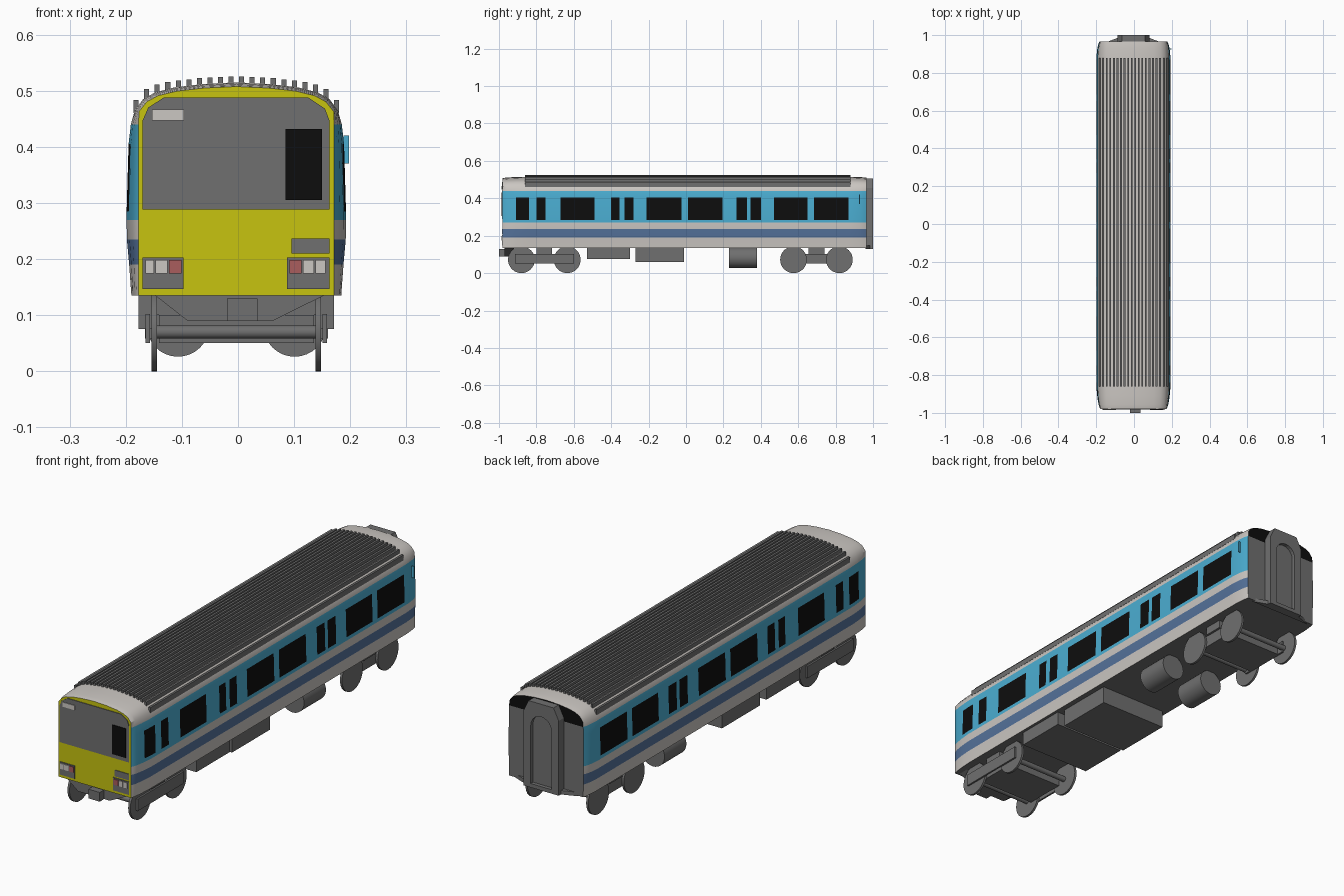
import bpy, bmesh, math

if "Cube" in bpy.data.objects:
    bpy.data.objects.remove(bpy.data.objects["Cube"])

CX = -0.003  # body centre line


def mat(name, r, g, b):
    m = bpy.data.materials.new(name)
    m.diffuse_color = (r, g, b, 1)
    m.use_nodes = True
    m.node_tree.nodes["Principled BSDF"].inputs["Base Color"].default_value = m.diffuse_color
    return m


GREY = mat("mid grey", .16, .16, .16)
LIGHT = mat("light grey", .60, .57, .54)
CYAN = mat("light blue", .07, .42, .64)
BLUE = mat("dark blue", .09, .17, .33)
YELLOW = mat("yellow", .57, .55, .005)
BLACK = mat("black", .004, .004, .004)
RED = mat("dull red", .40, .11, .11)


def finish(bm, name, mats, angle=None):
    bmesh.ops.recalc_face_normals(bm, faces=bm.faces[:])
    me = bpy.data.meshes.new(name)
    bm.to_mesh(me)
    bm.free()
    ob = bpy.data.objects.new(name, me)
    bpy.context.collection.objects.link(ob)
    for m in mats:
        me.materials.append(m)
    if angle:
        bpy.ops.object.select_all(action='DESELECT')
        ob.select_set(True)
        bpy.context.view_layer.objects.active = ob
        bpy.ops.object.shade_smooth_by_angle(angle=math.radians(angle))
    return ob


def add_box(bm, x0, x1, y0, y1, z0, z1):
    v = bmesh.ops.create_cube(bm, size=1)["verts"]
    for p in v:
        p.co = ((x0 + x1) / 2 + p.co.x * (x1 - x0), (y0 + y1) / 2 + p.co.y * (y1 - y0),
                (z0 + z1) / 2 + p.co.z * (z1 - z0))


def box(name, m, *b):
    bm = bmesh.new()
    add_box(bm, *b)
    return finish(bm, name, [m])


def prism(name, m, pts, a, b, axis='Y'):
    """Extrude a closed outline, (x, z) along y or (x, y) along z."""
    bm = bmesh.new()
    put = (lambda p, t: (p[0], t, p[1])) if axis == 'Y' else (lambda p, t: (p[0], p[1], t))
    f = bm.faces.new([bm.verts.new(put(p, a)) for p in pts])
    r = bmesh.ops.extrude_face_region(bm, geom=[f])["geom"]
    d = (0, b - a, 0) if axis == 'Y' else (0, 0, b - a)
    bmesh.ops.translate(bm, vec=d, verts=[g for g in r if isinstance(g, bmesh.types.BMVert)])
    return finish(bm, name, [m])


def cyl(name, m, x0, x1, y, z, r, n=32):
    bpy.ops.mesh.primitive_cylinder_add(vertices=n, radius=r, depth=abs(x1 - x0),
                                        location=((x0 + x1) / 2, y, z), rotation=(0, math.pi / 2, 0))
    ob = bpy.context.object
    ob.name = name
    ob.data.materials.append(m)
    bpy.ops.object.shade_smooth_by_angle(angle=math.radians(40))
    return ob


# Body shell: half cross-section swept along y, windows and stripes as cut faces
HALF = [(.187, .135), (.191, .19), (.195, .235), (.1955, .27), (.1955, .285), (.192, .405), (.188, .44),
        (.181, .465), (.166, .485), (.145, .497), (.11, .506), (.06, .512)]
BANDS = [LIGHT, BLUE, LIGHT, CYAN, CYAN, CYAN]
WINDOWS = [(-.91, -.84), (-.80, -.75), (-.67, -.49), (-.40, -.355), (-.33, -.28), (-.21, -.025),
           (.01, .195), (.27, .325), (.345, .40), (.47, .65), (.685, .87)]
TAPER = [(-.98, 1), (-.972, .75), (-.955, .5), (-.92, .22), (-.87, 0), (.89, 0), (.93, .2), (.95, .42), (.965, .7)]


def interp(tab, v):
    for (a, fa), (b, fb) in zip(tab, tab[1:]):
        if a <= v <= b:
            return fa + (fb - fa) * (v - a) / (b - a)
    return tab[-1][1]


def section(y):
    t = interp(TAPER, y)
    h = [(x + (min(x * .96, .174) - x) * t, z - max(0, z - .44) * .1 * t) for x, z in HALF]
    full = h + [(0, .515 - .0075 * t)] + [(-x, z) for x, z in reversed(h)]
    return [(x + CX, y, z) for x, z in full]


mats = [LIGHT, BLUE, CYAN, GREY, YELLOW, BLACK]
ys = sorted({y for y, _ in TAPER} | {y for w in WINDOWS for y in w})
bm = bmesh.new()
rings = [[bm.verts.new(p) for p in section(y)] for y in ys]
n = len(rings[0])
for k in range(len(ys) - 1):
    ym = (ys[k] + ys[k + 1]) / 2
    for i in range(n):
        j = (i + 1) % n
        f = bm.faces.new([rings[k][i], rings[k][j], rings[k + 1][j], rings[k + 1][i]])
        s = min(i, n - 2 - i)
        c = GREY if i == n - 1 else BANDS[s] if s < len(BANDS) else LIGHT
        if i != n - 1 and s == 4 and any(a < ym < b for a, b in WINDOWS):
            c = BLACK
        f.material_index = mats.index(c)
for ring, low, high in ((rings[0], YELLOW, YELLOW), (rings[-1], GREY, BLACK)):
    bm.faces.new(ring[:7] + ring[n - 7:]).material_index = mats.index(low)
    bm.faces.new(ring[6:n - 6]).material_index = mats.index(high)
finish(bm, "body_shell", mats, 30)

# Roof ribs
roof = [(0, .515)] + [(x, z) for x, z in reversed(HALF[6:])]
bm = bmesh.new()
for i in range(20):
    x = (i - 9.5) * .0188
    z = interp(roof, abs(x))
    add_box(bm, CX + x - .0045, CX + x + .0045, -.86, .88, z - .008, z + .011 + .06 * max(0, abs(x) - .1))
finish(bm, "roof_ribs", [GREY])

# Cab front plates
F = -.979
prism("windscreen_panel", GREY, [(-.17, .288), (.163, .288), (.163, .447), (.155, .468), (.125, .488),
                                 (-.132, .488), (-.16, .47), (-.17, .447)], F, F - .004)
for name, m, x0, x1, z0, z1, d in [
        ("destination_panel", LIGHT, -.153, -.096, .447, .467, .007),
        ("cab_window", BLACK, .085, .15, .305, .432, .007),
        ("cab_vent", GREY, .095, .163, .21, .237, .004),
        ("lamp_box_left", GREY, -.17, -.097, .147, .203, .004),
        ("lamp_box_right", GREY, .087, .163, .147, .203, .004),
        ("headlamp_left_outer", LIGHT, -.165, -.15, .174, .198, .007),
        ("headlamp_left_inner", LIGHT, -.147, -.126, .174, .198, .007),
        ("tail_lamp_left", RED, -.123, -.101, .174, .198, .007),
        ("tail_lamp_right", RED, .092, .113, .174, .198, .007),
        ("headlamp_right_inner", LIGHT, .116, .135, .174, .198, .007),
        ("headlamp_right_outer", LIGHT, .138, .156, .174, .198, .007)]:
    box(name, m, x0, x1, F - d, F, z0, z1)
prism("front_valance", GREY, [(-.15, .137), (-.09, .09), (.062, .09), (.157, .137)], -.97, -.92)
box("coupler", GREY, -.02, .035, -1.0, -.93, .09, .13)

# Rear gangway: arched frame, recessed door, footplate
outer = [(-.085, .14), (-.085, .455), (-.06, .505), (.06, .505), (.085, .455), (.085, .14)]
arch = [(.05 * math.cos(a), .40 + .05 * math.sin(a)) for a in [math.pi * i / 10 for i in range(11)]]
inner = [(.05, .14)] + arch + [(-.05, .14)]
prism("gangway_frame", GREY, [(x + CX, z) for x, z in outer + inner], .96, 1.0)
box("gangway_door", GREY, CX - .055, CX + .055, .96, .984, .14, .455)
prism("gangway_footplate", GREY, [(CX - .15, .96), (CX - .085, .985), (CX - .085, 1), (CX + .085, 1),
                                  (CX + .085, .985), (CX + .15, .96)], .13, .147, 'Z')
box("rear_grab_rail", CYAN, .188, .198, .925, .93, .37, .42)

# Bogies: wheels, axles, frames
for tag, y0, y1, side_x, reach in (("front", -.88, -.635, .154, .035), ("rear", .575, .82, .132, .0)):
    ym = (y0 + y1) / 2
    for y in (y0, y1):
        cyl(tag + "_axle", GREY, CX - .15, CX + .15, y, .07, .012, 12)
        for s in (-1, 1):
            cyl(tag + "_wheel", GREY, CX + s * .141, CX + s * .151, y, .0715, .0715)
    for s in (-1, 1):
        xs = sorted((CX + s * side_x, CX + s * (side_x + .008)))
        box(tag + "_side_frame", GREY, *xs, y0 - reach, y1 + reach, .05, .102)
    box(tag + "_bogie_block", GREY, CX - .138, CX + .138, y0 + .03, y1 - .03, .05, .10)
    box(tag + "_bolster", GREY, CX - .15, CX + .15, ym - .042, ym + .042, .10, .137)

# Underfloor equipment
box("equipment_box_front", GREY, CX - .174, CX + .174, -.53, -.30, .075, .137)
box("equipment_box_middle", GREY, CX - .163, CX + .163, -.27, -.01, .058, .137)
for s, tag in ((-1, "left"), (1, "right")):
    t = cyl("air_tank_" + tag, GREY, -.075, .075, .305, .082, .056)
    t.rotation_euler = (math.pi / 2, 0, 0)
    t.location.x = CX + s * .104
